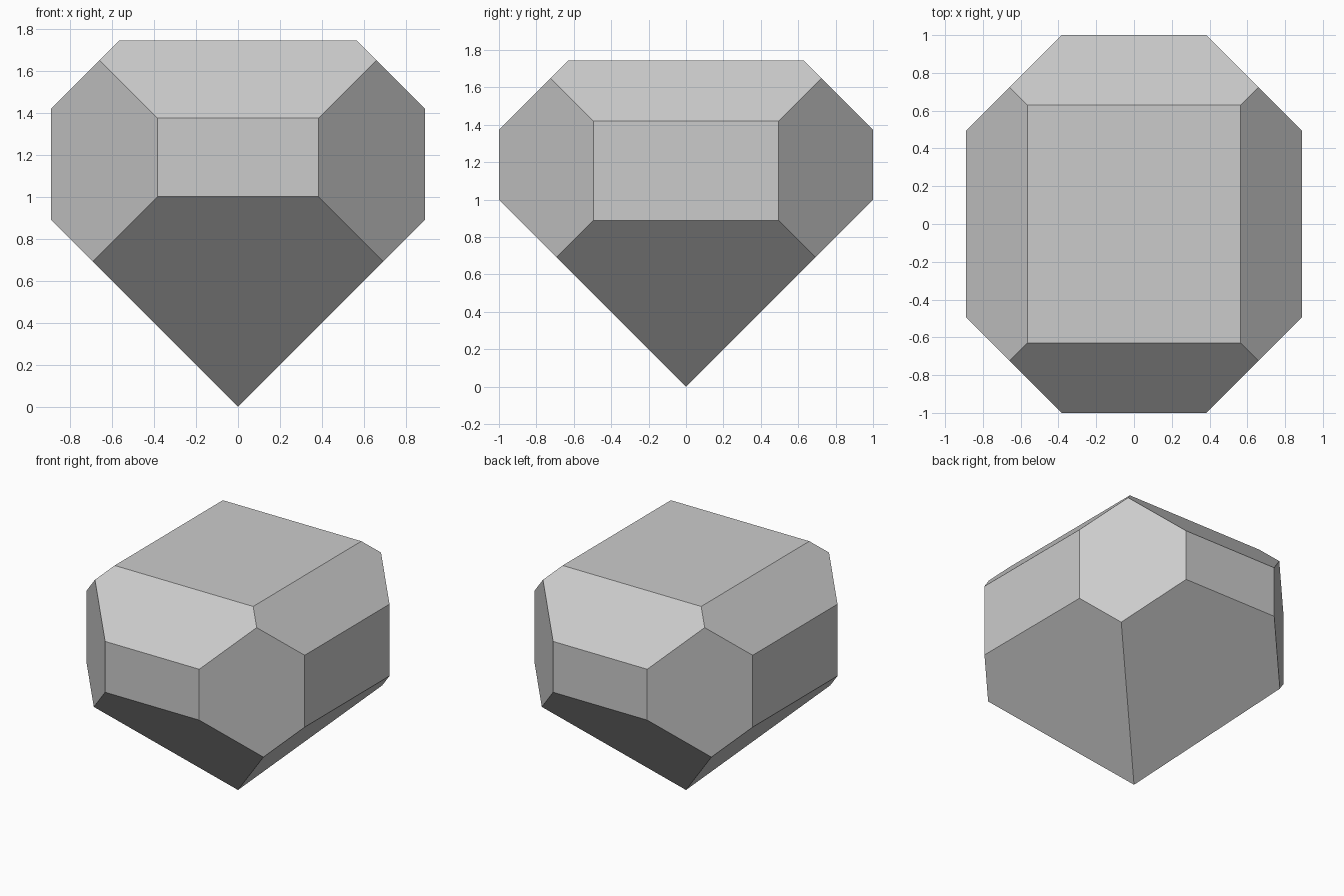
import bpy, bmesh, math

if "Cube" in bpy.data.objects:
    bpy.data.objects.remove(bpy.data.objects["Cube"])

# Half width, half depth, height, and offsets of the 45 degree facets
W, D, H = 0.89, 1.0, 1.745
CORNER = 1.384      # x + y on the upright corner facets
TOP_X = 2.31        # x + z on the side crown facets
TOP_Y = 2.375       # y + z on the front and back crown facets

# Corners of one quarter of the gem
x_mid = (CORNER + TOP_X - TOP_Y) / 2
quarter = [
    (CORNER / 2, CORNER / 2, CORNER / 2),               # lower tip of corner facet
    (CORNER - D, D, D), (CORNER - D, D, TOP_Y - D),     # front wall
    (W, CORNER - W, W), (W, CORNER - W, TOP_X - W),     # side wall
    (x_mid, CORNER - x_mid, TOP_X - x_mid),             # upper tip of corner facet
    (TOP_X - H, TOP_Y - H, H),                          # table corner
]

# Gem: mirrored corners plus the bottom point, wrapped and merged to flat facets
bm = bmesh.new()
bm.verts.new((0, 0, 0))
for sx in (-1, 1):
    for sy in (-1, 1):
        for x, y, z in quarter:
            bm.verts.new((sx * x, sy * y, z))
bmesh.ops.convex_hull(bm, input=bm.verts[:])
bmesh.ops.dissolve_limit(bm, angle_limit=math.radians(2),
                         verts=bm.verts[:], edges=bm.edges[:])
bmesh.ops.recalc_face_normals(bm, faces=bm.faces[:])

mesh = bpy.data.meshes.new("faceted_gem")
bm.to_mesh(mesh)
bm.free()
bpy.context.collection.objects.link(bpy.data.objects.new("faceted_gem", mesh))
